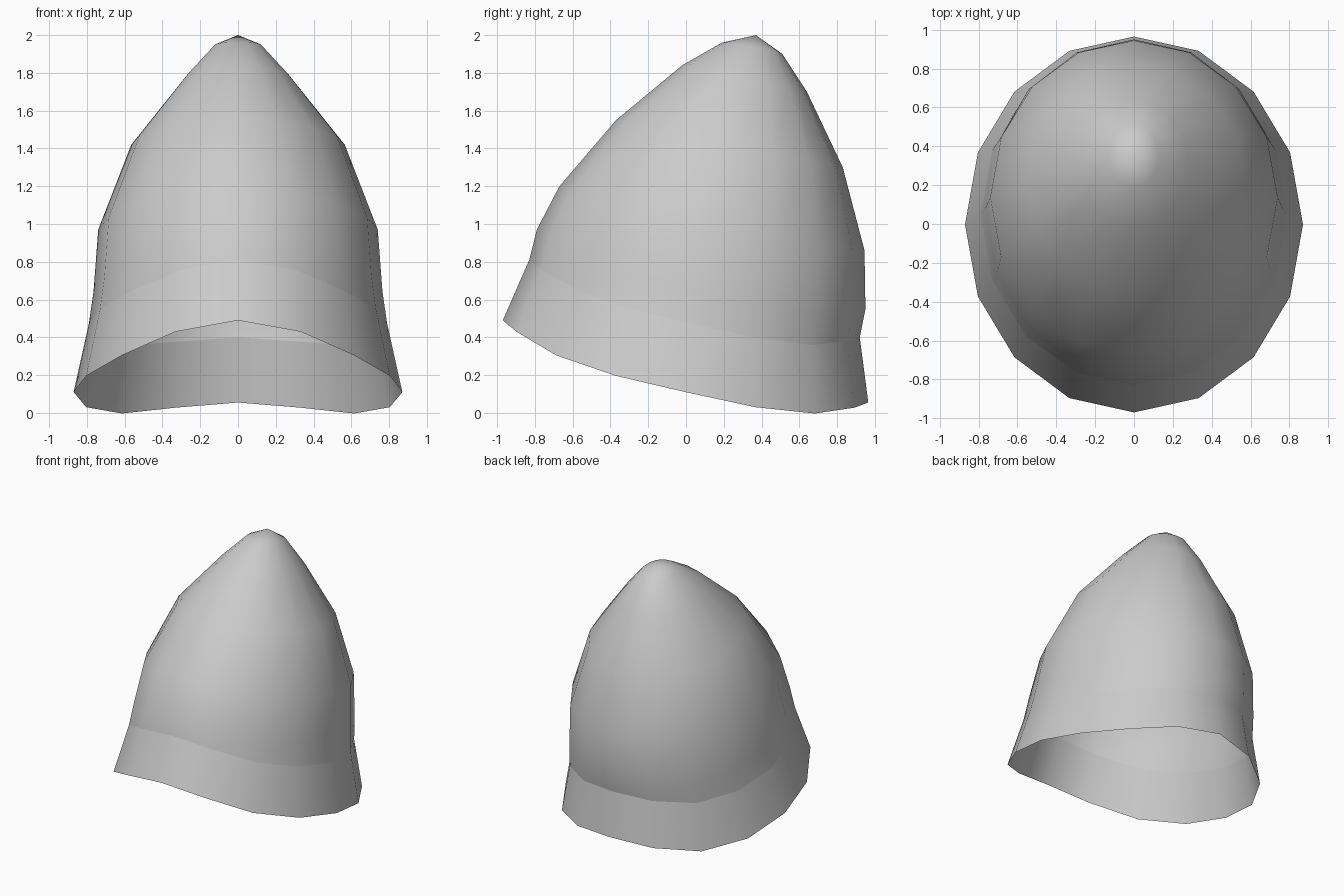
import bpy
import bmesh
from math import sin, cos, tau

cube = bpy.data.objects.get("Cube")
if cube:
    bpy.data.objects.remove(cube)

SIDES = 16

grey = bpy.data.materials.new("light grey")
grey.use_nodes = True
colour = (0.6, 0.6, 0.6, 1)
grey.diffuse_color = colour
grey.node_tree.nodes["Principled BSDF"].inputs["Base Color"].default_value = colour

# Tilted rings, bottom to top: half width, front y, back y, front z, side z, back z
RINGS = [
    (0.87, -0.97, 0.965, 0.49, 0.11, 0.055),
    (0.79, -0.83, 0.92, 0.81, 0.47, 0.40),
    (0.765, -0.79, 0.95, 0.97, 0.64, 0.55),
    (0.74, -0.67, 0.945, 1.20, 0.97, 0.86),
    (0.565, -0.37, 0.83, 1.55, 1.42, 1.30),
    (0.285, -0.02, 0.64, 1.84, 1.77, 1.70),
    (0.13, 0.19, 0.51, 1.96, 1.94, 1.90),
]
APEX = (0, 0.37, 2.0)


def ring_points(width, front, back, z_front, z_side, z_back):
    """Oval loop whose height bends from front through the sides to the back."""
    slope = (z_front - z_back) / 2
    bend = (z_front + z_back) / 2 - z_side
    for i in range(SIDES):
        a = tau * i / SIDES
        c = cos(a)
        y = (front + back) / 2 - (back - front) / 2 * c
        yield width * sin(a), y, z_side + slope * c + bend * c ** 4


def build_shell(name, rings, apex=None):
    bm = bmesh.new()
    loops = [[bm.verts.new(p) for p in ring_points(*r)] for r in rings]
    for low, high in zip(loops, loops[1:]):
        for i in range(SIDES):
            j = (i + 1) % SIDES
            bm.faces.new((low[i], low[j], high[j], high[i]))
    if apex:
        tip = bm.verts.new(apex)
        top = loops[-1]
        for i in range(SIDES):
            bm.faces.new((top[i], top[(i + 1) % SIDES], tip))
    for f in bm.faces:
        f.smooth = True
    mesh = bpy.data.meshes.new(name)
    bm.to_mesh(mesh)
    bm.free()
    mesh.materials.append(grey)
    obj = bpy.data.objects.new(name, mesh)
    bpy.context.collection.objects.link(obj)
    return obj


# Flared open brim and pointed dome meet in a hard crease
build_shell("brim", RINGS[:2])
build_shell("dome", RINGS[1:], APEX)
